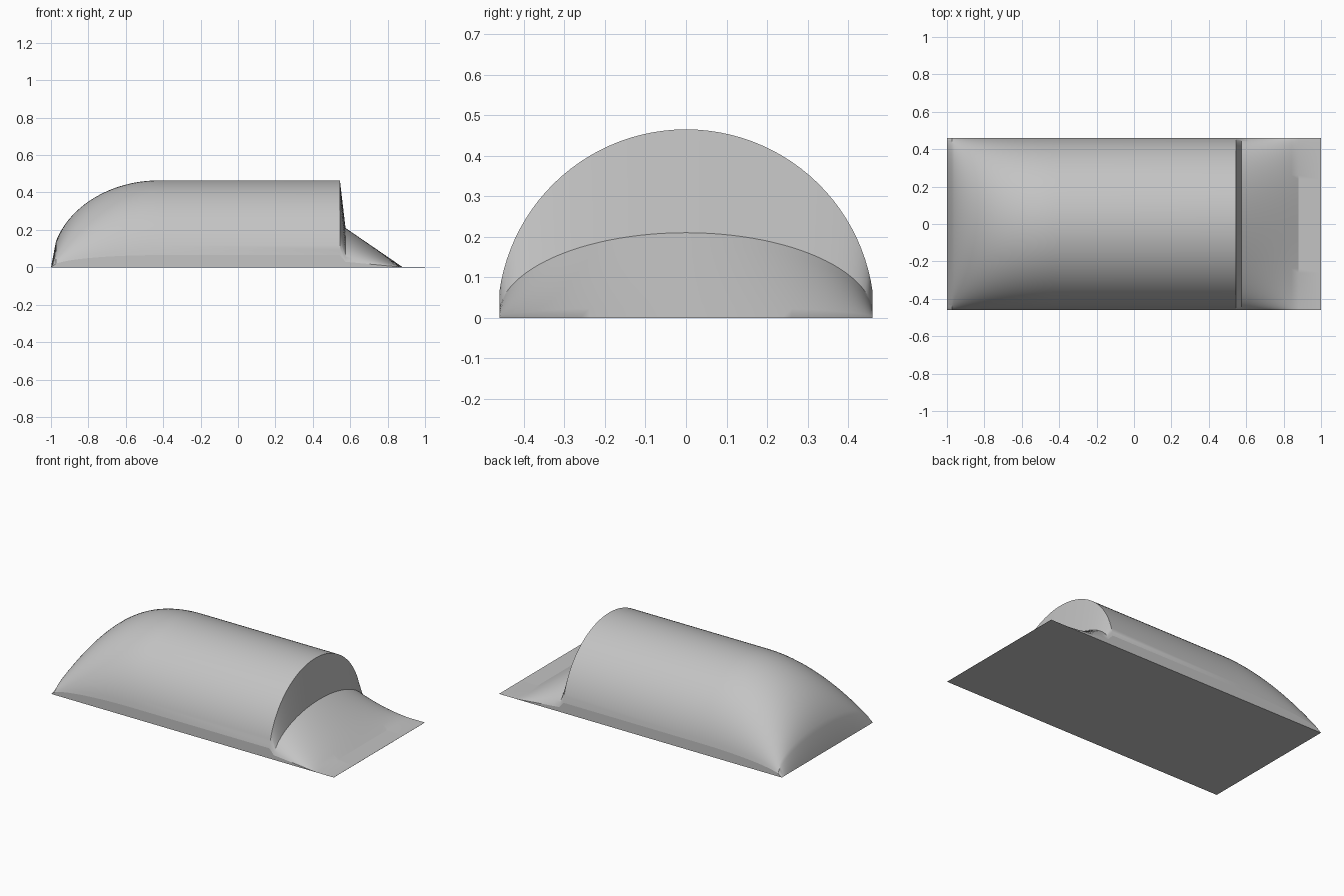
import bpy, bmesh, math

if "Cube" in bpy.data.objects:
    bpy.data.objects.remove(bpy.data.objects["Cube"])

R = 0.465           # crown height of the vault
WALL = 0.065        # height of the upright side strip on the full section
SEGS = 48

grey = bpy.data.materials.new("plain grey")
grey.diffuse_color = (0.55, 0.55, 0.55, 1)
grey.use_nodes = True
grey.node_tree.nodes["Principled BSDF"].inputs["Base Color"].default_value = grey.diffuse_color

# Full cross-section: short upright sides joined by a circular arch
a0 = math.asin(WALL / R)
half = R * math.cos(a0)
section = [(half, 0.0)]
for i in range(SEGS + 1):
    a = a0 + (math.pi - 2 * a0) * i / SEGS
    section.append((R * math.cos(a), R * math.sin(a)))
section.append((-half, 0.0))

# Stations along the length: (x, crown height)
stations = [(-1.0, 0.0)]
start = math.asin(0.14 / R)
for i in range(21):                     # rounded tail, quarter ellipse
    a = start + (math.pi / 2 - start) * i / 20
    stations.append((-0.42 - 0.58 * math.cos(a), R * math.sin(a)))
stations += [(0.545, R), (0.575, 0.21)]  # straight vault and steep step
for i in range(1, 9):                   # ramp down to the thin lip
    t = i / 8
    stations.append((0.575 + 0.305 * t, 0.21 * (1 - t) + 0.001 * t))
stations.append((1.0, 0.001))

# Loft the section along the stations, squashing its height
bm = bmesh.new()
rings = [[bm.verts.new((x, y, z * h / R)) for y, z in section] for x, h in stations]
last = len(section) - 2
for r0, r1 in zip(rings, rings[1:]):
    for j in range(last + 1):
        f = bm.faces.new((r0[j], r1[j], r1[j + 1], r0[j + 1]))
        f.smooth = 0 < j < last          # side strips stay flat
    # floor strip
    bm.faces.new((r0[0], r0[-1], r1[-1], r1[0]))
bm.faces.new(rings[-1])                  # lip end
bmesh.ops.remove_doubles(bm, verts=bm.verts, dist=0.00002)
bmesh.ops.recalc_face_normals(bm, faces=bm.faces)

# Keep the step and the bottom rim crisp
for e in bm.edges:
    if len(e.link_faces) == 2:
        e.smooth = e.calc_face_angle(0) < math.radians(30)

mesh = bpy.data.meshes.new("vaulted_shell")
bm.to_mesh(mesh)
bm.free()
mesh.materials.append(grey)
shell = bpy.data.objects.new("vaulted_shell", mesh)
bpy.context.collection.objects.link(shell)
